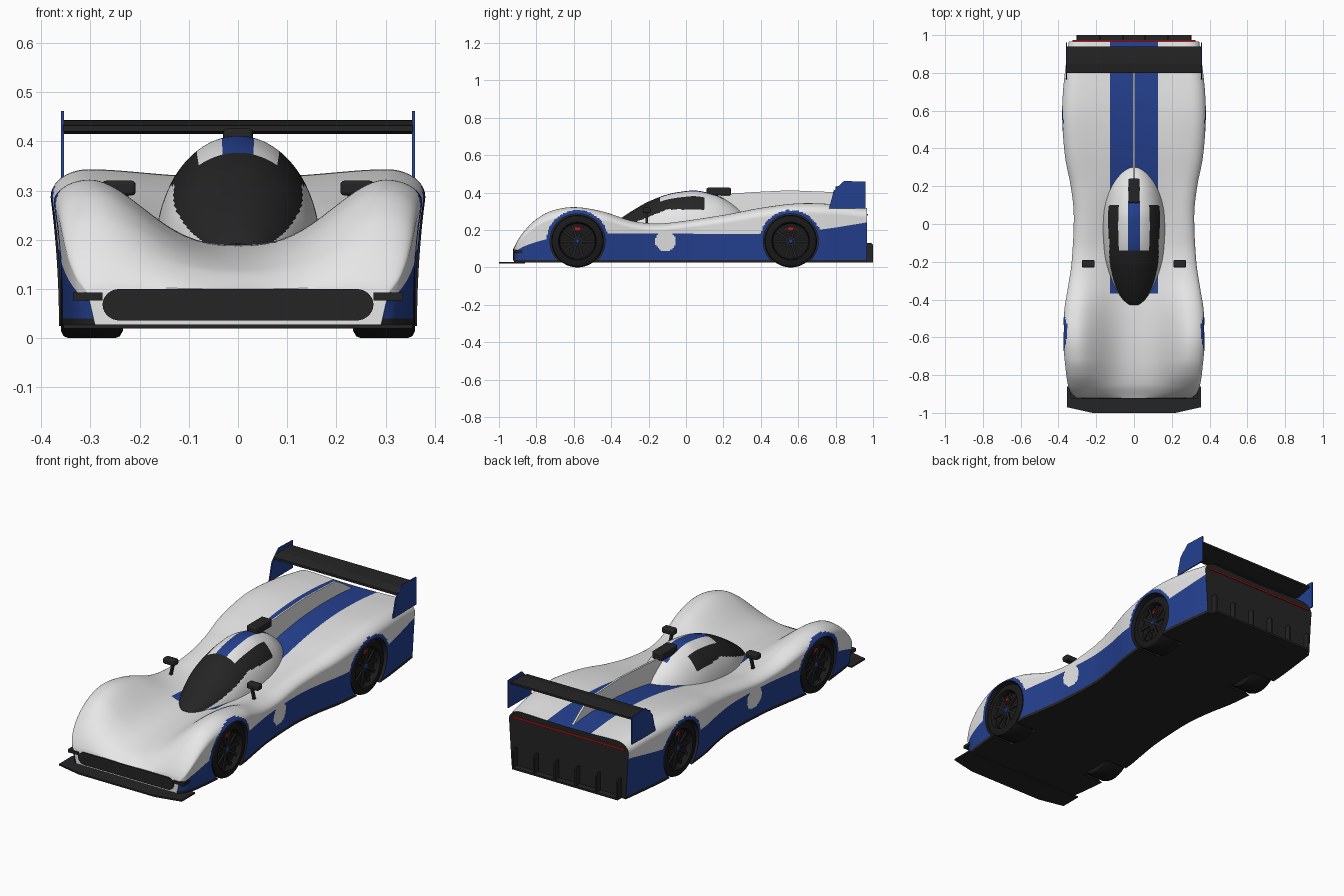
import bpy, bmesh, math

cube = bpy.data.objects.get("Cube")
if cube:
    bpy.data.objects.remove(cube, do_unlink=True)


def material(name, r, g, b):
    m = bpy.data.materials.new(name)
    m.use_nodes = True
    m.diffuse_color = (r, g, b, 1)
    m.node_tree.nodes["Principled BSDF"].inputs["Base Color"].default_value = (r, g, b, 1)
    return m


white = material("white paint", .8, .8, .8)
blue = material("blue paint", .018, .052, .28)
black = material("black trim", .018, .018, .018)
rubber = material("tyre rubber", .01, .01, .01)
red = material("red", .55, .01, .01)
PAINT = [white, blue, black]
WHITE, BLUE, BLACK = range(3)


def curve(*pts):
    """Smooth curve through (y, value) points."""
    def slope(i):
        a, b = pts[max(i - 1, 0)], pts[min(i + 1, len(pts) - 1)]
        return (b[1] - a[1]) / (b[0] - a[0])

    def value(y):
        i = max([k for k in range(len(pts) - 1) if pts[k][0] <= y], default=0)
        (a, p), (b, q) = pts[i], pts[i + 1]
        h = b - a
        t = min(max((y - a) / h, 0), 1)
        s = t * t * (3 - 2 * t)
        return (p + (q - p) * s + h * t * (1 - t) ** 2 * slope(i)
                - h * t * t * (1 - t) * slope(i + 1))
    return value


def smooth(obj):
    bpy.ops.object.select_all(action='DESELECT')
    bpy.context.view_layer.objects.active = obj
    obj.select_set(True)
    bpy.ops.object.shade_smooth_by_angle(angle=math.radians(35))


def loft(name, rings, mats, rounded=False):
    """Skin closed rings of points and cap both ends."""
    bm = bmesh.new()
    rows = [[bm.verts.new(p) for p in ring] for ring in rings]
    n = len(rows[0])
    for a, b in zip(rows, rows[1:]):
        for j in range(n):
            k = (j + 1) % n
            bm.faces.new((a[j], a[k], b[k], b[j]))
    bm.faces.new(rows[0])
    bm.faces.new(rows[-1])
    bmesh.ops.recalc_face_normals(bm, faces=bm.faces)
    mesh = bpy.data.meshes.new(name)
    bm.to_mesh(mesh)
    bm.free()
    obj = bpy.data.objects.new(name, mesh)
    bpy.context.collection.objects.link(obj)
    for m in mats:
        mesh.materials.append(m)
    if rounded:
        smooth(obj)
    return obj


def prism(name, pts, axis, a, b, mat):
    """Flat outline pushed along an axis from a to b."""
    place = {'x': lambda p, t: (t, p[0], p[1]),
             'y': lambda p, t: (p[0], t, p[1]),
             'z': lambda p, t: (p[0], p[1], t)}[axis]
    return loft(name, [[place(p, t) for p in pts] for t in (a, b)], [mat])


def box(name, x, y, z, mat, bevel=0):
    obj = prism(name, [(x[0], y[0]), (x[1], y[0]), (x[1], y[1]), (x[0], y[1])], 'z', *z, mat)
    if bevel:
        mod = obj.modifiers.new("rounding", 'BEVEL')
        mod.width, mod.segments = bevel, 3
    return obj


def lathe(name, profile, side, y, z, mat):
    """Turn (x, radius) points about an axle."""
    turn = [k * math.tau / 64 for k in range(64)]
    return loft(name, [[(side * x, y + r * math.cos(a), z + r * math.sin(a)) for a in turn]
                       for x, r in profile], [mat], True)


# Body shape along its length
NOSE, TAIL, AXLES, HUB, ARCH = -.92, .967, (-.58, .56), .14, .147
width = curve((NOSE, .305), (-.9, .33), (-.85, .35), (-.75, .364), (-.6, .376), (-.45, .368),
              (-.35, .352), (-.2, .33), (.05, .319), (.2, .335), (.35, .364), (.55, .38),
              (.7, .376), (.85, .36), (TAIL, .345))
crown = curve((NOSE, .104), (-.9, .145), (-.86, .2), (-.8, .258), (-.72, .302), (-.6, .322),
              (-.45, .3), (-.3, .252), (-.2, .236), (-.1, .237), (.2, .28), (.4, .318),
              (.6, .342), (.8, .337), (TAIL, .318))
spine = curve((NOSE, .1), (-.85, .138), (-.7, .17), (-.5, .187), (-.2, .192), (0, .21),
              (.2, .265), (.4, .305), (.6, .325), (.8, .325), (TAIL, .312))
paint_line = curve((NOSE, .08), (-.86, .115), (-.72, .155), (-.45, .18), (.4, .18),
                   (.7, .2), (TAIL, .24))
STRIPE, SILL, FLOOR = .127, .04, .025


def body_ring(y):
    w, f, c, line = width(y), crown(y), spine(y), paint_line(y)
    peak, low = .8 * w, f - .17 * (f - FLOOR)
    xs = [STRIPE * k / 6 for k in range(6)]
    xs += [STRIPE + (peak - STRIPE) * k / 16 for k in range(16)]
    half = []
    for x in xs:
        t = (x / peak) ** 1.3
        half.append((x, c + (f - c) * t * t * (3 - 2 * t)))
    for k in range(10):
        a = k / 10 * math.pi / 2
        half.append((peak + (w - peak) * math.sin(a), low + (f - low) * math.cos(a)))
    zs = [low + (line - low) * k / 12 for k in range(12)]
    zs += [line + (SILL - line) * k / 18 for k in range(19)] + [FLOOR]
    half += [(w - .015 * (low - z) / (low - FLOOR), z) for z in zs]
    return [(x, y, z) for x, z in half] + [(-x, y, z) for x, z in half[:0:-1]]


ROWS = 260
body = loft("body", [body_ring(NOSE + (TAIL - NOSE) * i / ROWS) for i in range(ROWS + 1)], PAINT)

# Wheel arches cut out of the body
for side in (1, -1):
    for y in AXLES:
        cutter = lathe("arch_cutter", [(.232, ARCH), (.5, ARCH)], side, y, HUB, black)
        cutter.hide_render = True
        mod = body.modifiers.new("arch", 'BOOLEAN')
        mod.operation, mod.solver, mod.object = 'DIFFERENCE', 'EXACT', cutter
        bpy.context.view_layer.objects.active = body
        bpy.ops.object.modifier_apply(modifier=mod.name)
        bpy.data.objects.remove(cutter, do_unlink=True)


def body_paint(x, y, z, normal):
    x = abs(x)
    axle = min(math.hypot(y - a, z - HUB) for a in AXLES)
    if z < SILL or y > TAIL - .001 or (axle < ARCH + .0005 and x > .23):
        return BLACK
    if x > .3 and math.hypot(y + .11, z - HUB) < .055:
        return WHITE
    if y < NOSE + .001:
        return WHITE
    if z < paint_line(y) and x > .2 or (axle < .166 and x > .335):
        return BLUE
    if x < STRIPE and y > -.37 and normal.z > .3:
        return BLUE
    return WHITE


def paint(obj, rule):
    for face in obj.data.polygons:
        face.material_index = rule(*face.center, face.normal)


body.data.materials.clear()
for m in PAINT:
    body.data.materials.append(m)
paint(body, body_paint)
smooth(body)

# Canopy with windscreen, side windows and roof stripe
roof = curve((-.43, .192), (-.4, .222), (-.33, .275), (-.25, .325), (-.2, .352), (-.1, .39),
             (0, .408), (.06, .41), (.15, .39), (.2, .368), (.28, .31), (.33, .25))
cabin = curve((-.43, .025), (-.4, .06), (-.35, .094), (-.3, .118), (-.2, .15), (-.1, .163),
              (0, .167), (.1, .16), (.2, .132), (.28, .085), (.33, .03))
BASE = .185


def canopy_ring(y):
    arc = [math.pi * k / 96 for k in range(97)]
    return [(cabin(y) * math.cos(a), y, BASE + (roof(y) - BASE) * math.sin(a)) for a in arc]


def canopy_paint(x, y, z, normal):
    sill = .31 + .4 * (min(y, -.1) + .1)
    if z > sill and (y < -.14 or (y < .1 and abs(x) > .082)):
        return BLACK
    return BLUE if abs(x) < .03 and -.14 < y < .2 else WHITE


canopy = loft("canopy", [canopy_ring(-.43 + .005 * i) for i in range(153)], PAINT, True)
paint(canopy, canopy_paint)
box("roof_intake", (-.03, .03), (.11, .24), (.385, .426), black, .008)
prism("spine_fin", [(.15, .36), (.2, .39), (.35, .402), (.55, .412), (.8, .402), (.87, .36),
                    (.94, .31), (.15, .25)], 'x', -.005, .005, white)

# Nose: intake, splitter
mouth = []
for k in range(48):
    c, s = math.cos(k * math.tau / 48), math.sin(k * math.tau / 48)
    mouth.append((math.copysign(.24, c) + .035 * c, .068 + .032 * s))
prism("nose_intake", mouth, 'y', -.926, -.917, black)
prism("splitter", [(-.355, -.86), (-.355, -.97), (-.22, -1), (.22, -1), (.355, -.97),
                   (.355, -.86)], 'z', .02, .028, black)

# Tail: light bar, diffuser
box("tail_light", (-.325, .325), (.96, .973), (.278, .286), red)
box("diffuser_floor", (-.305, .305), (.9, 1), (.025, .035), black)
for i in range(6):
    x = -.3 + .12 * i
    prism("diffuser_fin", [(.95, .03), (1, .03), (1, .12), (.99, .13), (.95, .13)],
          'x', x - .004, x + .004, black)

# Rear wing
prism("wing", [(.8, .42), (.86, .415), (.94, .433), (.94, .443), (.85, .442), (.8, .432)],
      'x', -.356, .356, black)

star = []
for k in range(10):
    for r, d in ((.024, -.25), (.094, -.07), (.094, .07), (.024, .25)):
        a = k * math.tau / 10 + d
        star.append((r * math.cos(a), HUB + r * math.sin(a)))

for side in (1, -1):
    def span(a, b):
        return tuple(sorted((side * a, side * b)))

    prism("wing_endplate", [(.765, .315), (.79, .41), (.845, .462), (.96, .458), (.96, .315)],
          'x', *span(.354, .36), blue)
    box("canard", span(.275, .335), (-.925, -.87), (.077, .093), black)
    # Mirrors on stalks
    box("mirror", span(.208, .276), (-.23, -.19), (.29, .32), black, .008)
    prism("mirror_stalk", [(side * x, z) for x, z in ((.22, .3), (.232, .3), (.252, .21), (.24, .21))],
          'y', -.217, -.203, black)
    # Wheels
    for y in AXLES:
        lathe("tyre", [(.234, .07), (.234, .125), (.24, .136), (.25, HUB), (.344, HUB),
                       (.354, .136), (.36, .125), (.36, .102), (.352, .097), (.33, .095),
                       (.328, .02)], side, y, HUB, rubber)
        prism("wheel_spokes", [(y + p, z) for p, z in star], 'x', *span(.338, .346), black)
        lathe("hub_nut", [(.328, .014), (.35, .014), (.354, .009)], side, y, HUB, blue)
        box("brake_caliper", span(.326, .337), (y - .03, y + .03), (.2, .214), red)
